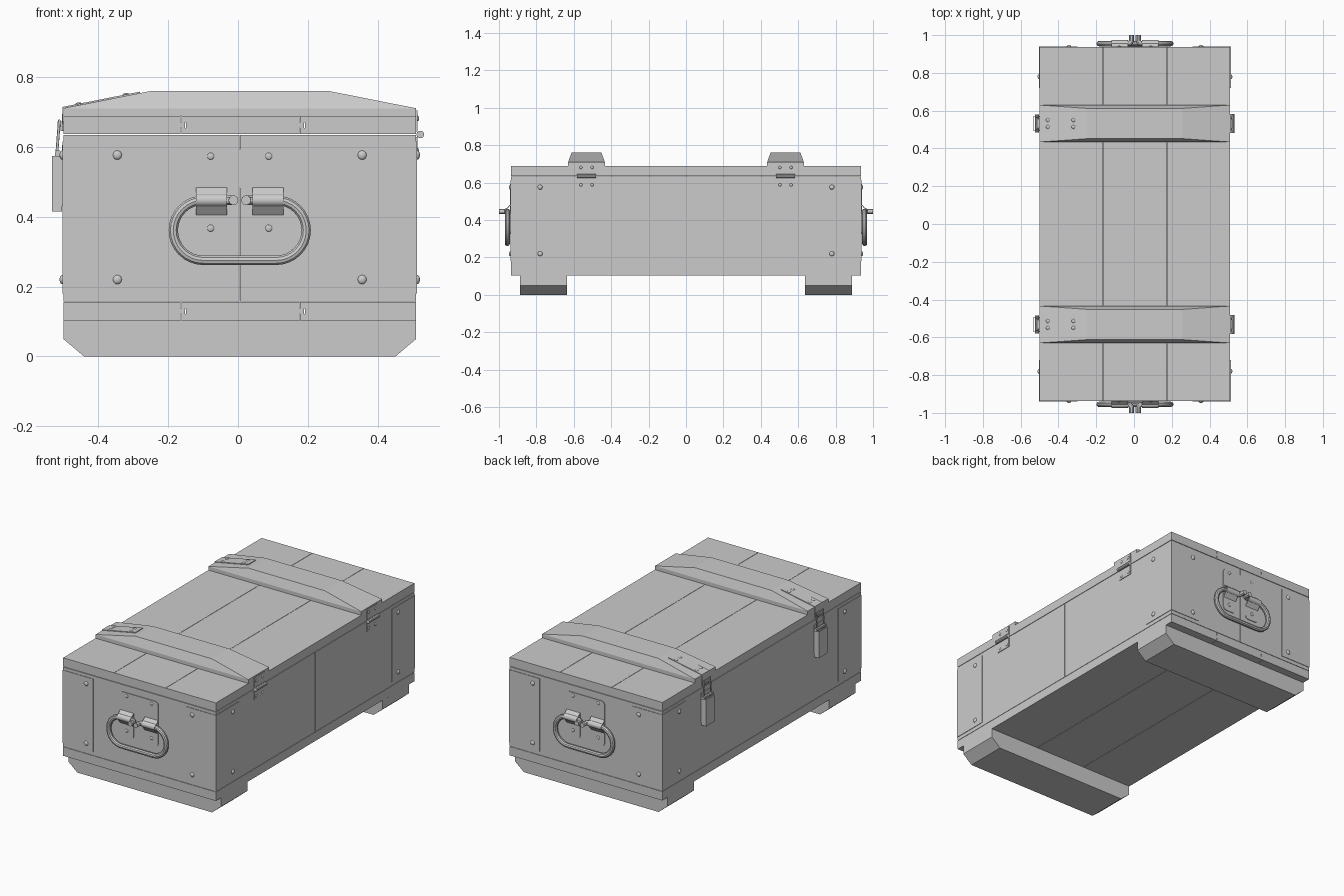
import bpy, bmesh, math
from mathutils import Vector, Matrix

if "Cube" in bpy.data.objects:
    bpy.data.objects.remove(bpy.data.objects["Cube"])

HX, HY = 0.5045, 0.936          # half width and half length of the crate


def finish(name, bm, smooth=False):
    bmesh.ops.recalc_face_normals(bm, faces=bm.faces[:])
    me = bpy.data.meshes.new(name)
    bm.to_mesh(me)
    bm.free()
    ob = bpy.data.objects.new(name, me)
    bpy.context.collection.objects.link(ob)
    if smooth:
        smooth_by_angle(ob)
    return ob


def smooth_by_angle(ob):
    bpy.ops.object.select_all(action='DESELECT')
    ob.select_set(True)
    bpy.context.view_layer.objects.active = ob
    bpy.ops.object.shade_smooth_by_angle(angle=math.radians(35))


def prism(name, pts, axis, a, b, smooth=False):
    """Extrude a 2D profile along an axis: x takes (y,z), y takes (x,z), z takes (x,y)."""
    put = {'x': lambda p, t: (t, p[0], p[1]),
           'y': lambda p, t: (p[0], t, p[1]),
           'z': lambda p, t: (p[0], p[1], t)}[axis]
    bm = bmesh.new()
    lo = [bm.verts.new(put(p, a)) for p in pts]
    hi = [bm.verts.new(put(p, b)) for p in pts]
    bm.faces.new(lo)
    bm.faces.new(hi)
    for i in range(len(pts)):
        j = (i + 1) % len(pts)
        bm.faces.new((lo[i], lo[j], hi[j], hi[i]))
    return finish(name, bm, smooth)


def box(name, x0, x1, y0, y1, z0, z1):
    return prism(name, [(x0, y0), (x1, y0), (x1, y1), (x0, y1)], 'z', z0, z1)


def rounded(pts, n=5):
    """Round the corners of a profile given as (u, v, radius)."""
    out = []
    for i, (u, v, r) in enumerate(pts):
        c = Vector((u, v))
        if r == 0:
            out.append(c)
            continue
        p = c + (Vector(pts[i - 1][:2]) - c).normalized() * r
        q = c + (Vector(pts[(i + 1) % len(pts)][:2]) - c).normalized() * r
        o = p + q - c
        for k in range(n + 1):
            t = k / n * math.pi / 2
            out.append(o + (p - o) * math.cos(t) + (q - o) * math.sin(t))
    return out


def ribbon(path, t):
    """Give an open 2D path a thickness, returning a closed profile."""
    pts = [Vector(p) for p in path]
    left, right = [], []
    for i, p in enumerate(pts):
        d = (pts[min(i + 1, len(pts) - 1)] - pts[max(i - 1, 0)]).normalized()
        n = Vector((-d.y, d.x)) * t / 2
        left.append(p + n)
        right.append(p - n)
    return left + right[::-1]


def rod(name, pts, r, closed=False):
    cu = bpy.data.curves.new(name, 'CURVE')
    cu.dimensions = '3D'
    cu.bevel_depth, cu.bevel_resolution, cu.use_fill_caps = r, 3, True
    sp = cu.splines.new('POLY')
    sp.points.add(len(pts) - 1)
    for q, p in zip(sp.points, pts):
        q.co = (*p, 1)
    sp.use_cyclic_u = closed
    ob = bpy.data.objects.new(name, cu)
    bpy.context.collection.objects.link(ob)
    bpy.ops.object.select_all(action='DESELECT')
    ob.select_set(True)
    bpy.context.view_layer.objects.active = ob
    bpy.ops.object.convert(target='MESH')
    smooth_by_angle(bpy.context.view_layer.objects.active)


def rivet(name, loc, axis, r=0.013, h=0.008):
    s = [r, r, r]
    s['xyz'.index(axis)] = h
    bm = bmesh.new()
    bmesh.ops.create_uvsphere(bm, u_segments=14, v_segments=10, radius=1,
                              matrix=Matrix.Translation(loc) @ Matrix.Diagonal((*s, 1)))
    finish(name, bm, True)


# Tongue-and-groove boards for the lid and floor
def boards(name, z0, z1):
    g = 0.001
    def seam(s):
        return [(s, z0), (s, z0 + .018), (s + .013, z0 + .018),
                (s + .013, z0 + .034), (s, z0 + .034), (s, z1)]
    edges = [[(-HX, z0), (-HX, z1)], seam(-.168), seam(.172), [(HX, z0), (HX, z1)]]
    for i in range(3):
        a = [(x + (g if i > 0 else 0), z) for x, z in edges[i]]
        b = [(x - (g if i < 2 else 0), z) for x, z in edges[i + 1]]
        prism(f"{name}_board_{i + 1}", a + b[::-1], 'y', -HY, HY)

boards("floor", .103, .156)
boards("lid", .636, .688)

# Walls with half-lapped corners, each split by a centre seam
Z0, ZM, Z1, T = .158, .395, .633, .05
for s in (-1, 1):
    for m in (-1, 1):
        side = [(.001, Z0), (HY - T, Z0), (HY - T, ZM), (HY, ZM), (HY, Z1), (.001, Z1)]
        prism("side_wall", [(m * u, v) for u, v in side], 'x', s * HX, s * (HX - T))
        end = [(.001, Z0), (HX, Z0), (HX, ZM), (HX - T, ZM), (HX - T, Z1), (.001, Z1)]
        prism("end_wall", [(m * u, v) for u, v in end], 'y', s * HY, s * (HY - T))
        # Wrapped corner plates with rivets
        e = .003
        plate = [(HX - .2, HY), (HX - .2, HY + e), (HX + e, HY + e),
                 (HX + e, HY - .216), (HX, HY - .216), (HX, HY)]
        prism("corner_plate", [(m * u, s * v) for u, v in plate], 'z', .18, .615)
        for z in (.22, .576):
            rivet("end_rivet", (m * .35, s * (HY + e), z), 'y')
            rivet("side_rivet", (m * (HX + e), s * .78, z), 'x')

for s in (-1, 1):
    # Feet with chamfered ends
    foot = [(-.445, 0), (.445, 0), (HX, .05), (HX, .103), (-HX, .103), (-HX, .05)]
    prism("foot", foot, 'y', s * .637, s * .887)

    # Lid battens: straight base with a tapering top
    yc = s * .532
    bm = bmesh.new()
    for hx, hy, z in ((HX, .098, .688), (HX, .098, .71), (.252, .08, .76)):
        for a in (-1, 1):
            for b in (-1, 1):
                bm.verts.new((a * hx, yc + b * hy, z))
    bmesh.ops.convex_hull(bm, input=bm.verts[:])
    bmesh.ops.dissolve_limit(bm, angle_limit=.01, verts=bm.verts[:], edges=bm.edges[:])
    finish("lid_batten", bm)

    # Hinges on the right side
    for z0, z1, zs in ((.57, .628, .588), (.643, .703, .681)):
        box("hinge_leaf", HX, HX + .004, yc - .047, yc + .047, z0, z1)
        for d in (-.03, .03):
            rivet("hinge_screw", (HX + .004, yc + d, zs), 'x', .008, .005)
    rod("hinge_pin", [(.5165, yc - .05, .635), (.5165, yc + .05, .635)], .011)

    # Latches on the left side
    strap = [(-.285, .7555), (-HX - .002, .712), (-HX - .002, .645)]
    prism("latch_strap", ribbon(strap, .004), 'y', yc - .035, yc + .035)
    for x in (-.46, -.325):
        for d in (-.018, .018):
            rivet("strap_screw", (x, yc + d, .76 - (-.252 - x) * .198 + .002), 'z', .011, .006)
    hook = [(-HX, .645), (-.512, .645), (-.514, .66), (-.522, .66), (-.522, .672), (-HX, .672)]
    prism("latch_hook", hook, 'y', yc - .025, yc + .025)
    box("latch_base", -HX - .004, -HX, yc - .04, yc + .04, .43, .605)
    bail = [(-.526, -.032, .545), (-.516, -.032, .675), (-.516, .032, .675), (-.526, .032, .545)]
    rod("latch_bail", [(x, yc + y, z) for x, y, z in bail], .004, True)
    rod("latch_pivot", [(-.519, yc - .047, .58), (-.519, yc + .047, .58)], .01)
    lever = [(-.508, -.04), (-.5375, -.04), (-.5375, .04), (-.508, .04),
             (-.508, .036), (-.5335, .036), (-.5335, -.036), (-.508, -.036)]
    prism("latch_lever", [(x, yc + y) for x, y in lever], 'z', .415, .573)

    # Handle plate: an upper tab with two legs
    r = .02
    tab = [(-.125, .592, r), (.125, .592, r), (.125, .325, r), (.037, .325, r),
           (.037, .482, 0), (-.037, .482, 0), (-.037, .325, r), (-.125, .325, r)]
    prism("handle_plate", rounded(tab), 'y', s * HY, s * (HY + .004))
    # Sleeves curled over the handle rod
    zc, yr = .447, HY + .019
    arch = [(HY + .002, .405)]
    arch += [(yr + .0165 * math.cos(math.radians(t)), zc + .0165 * math.sin(math.radians(t)))
             for t in range(-80, 91, 17)] + [(HY + .002, .482)]
    prof = [(s * u, v) for u, v in ribbon(arch, .004)]
    for m in (-1, 1):
        prism("handle_sleeve", prof, 'x', m * .037, m * .125, True)
        for z in (.367, .573):
            rivet("handle_rivet", (m * .083, s * (HY + .004), z), 'y', .01, .004)

    # Handle ring with ends bent outward
    ring = [(-.018, 1.0, zc), (-.018, .972, zc), (-.022, .961, zc), (-.034, yr, zc)]
    for cx, a0 in ((-.104, 90), (.104, 270)):
        for k in range(17):
            a = math.radians(a0 + k * 180 / 16)
            ring.append((cx + .086 * math.cos(a), yr, .361 + .086 * math.sin(a)))
    ring += [(-x, y, z) for x, y, z in ring[3::-1]]
    rod("handle_ring", [(x, s * y, z) for x, y, z in ring], .014)

# Centre the whole model including the hardware
for ob in bpy.context.scene.objects:
    ob.location.x += .005
